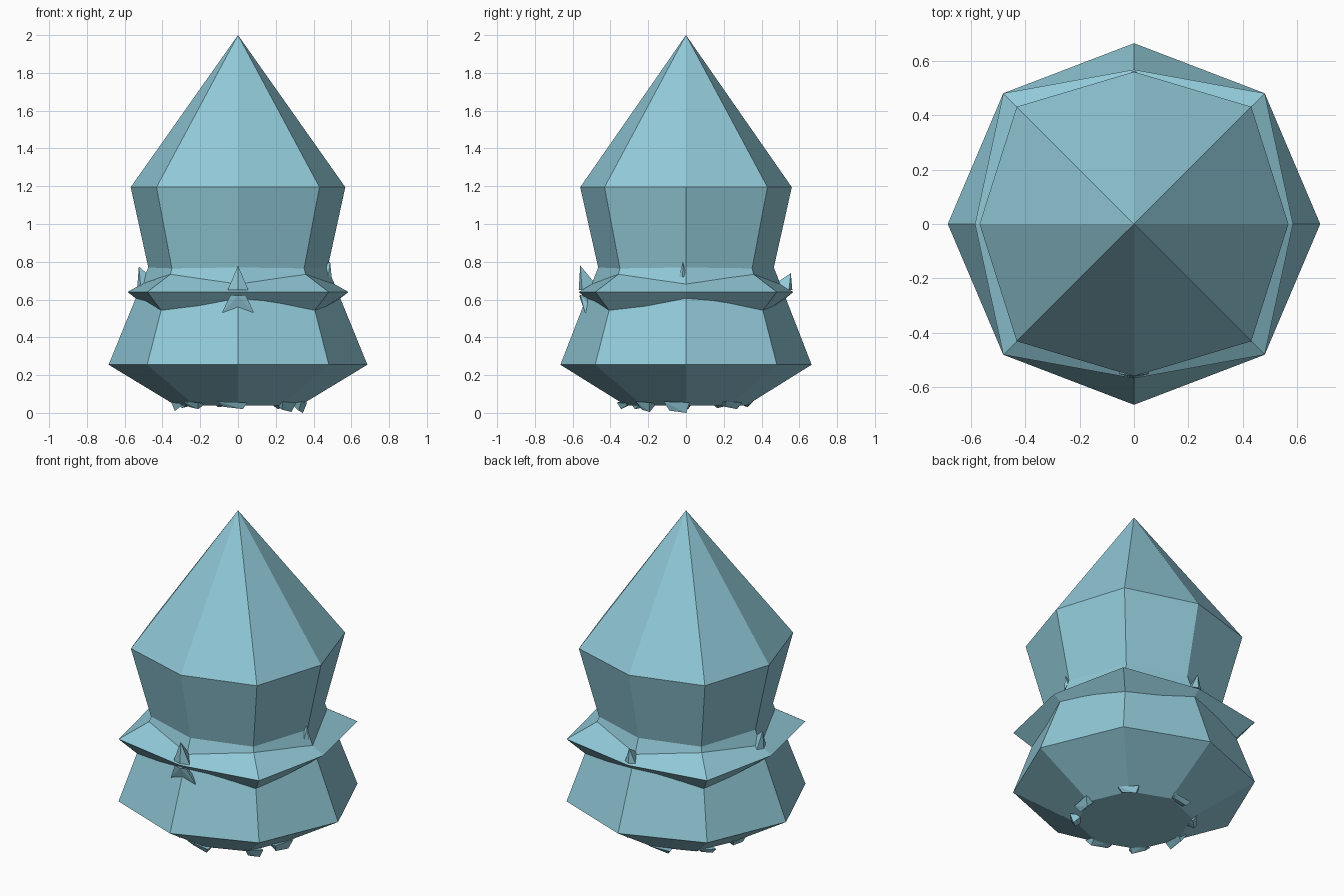
import bpy, bmesh, math

if "Cube" in bpy.data.objects:
    bpy.data.objects.remove(bpy.data.objects["Cube"])


def finish(name, bm):
    bmesh.ops.recalc_face_normals(bm, faces=bm.faces)
    me = bpy.data.meshes.new(name)
    bm.to_mesh(me)
    bm.free()
    ob = bpy.data.objects.new(name, me)
    bpy.context.collection.objects.link(ob)
    mat = bpy.data.materials.get("pale_blue")
    if mat is None:
        mat = bpy.data.materials.new("pale_blue")
        mat.diffuse_color = (0.28, 0.58, 0.68, 1)
        mat.use_nodes = True
        mat.node_tree.nodes["Principled BSDF"].inputs["Base Color"].default_value = mat.diffuse_color
    me.materials.append(mat)
    return ob


def octagon(bm, side, front, diag, z_axis, z_diag):
    """Eight corners; side, front and diagonal corners have own radii."""
    ring = []
    for i in range(8):
        a = i * math.pi / 4
        r = diag if i % 2 else (front if i % 4 == 2 else side)
        z = z_diag if i % 2 else z_axis
        ring.append(bm.verts.new((r * math.cos(a), r * math.sin(a), z)))
    return ring


def bridge(bm, a, b):
    for i in range(8):
        j = (i + 1) % 8
        bm.faces.new((a[i], a[j], b[j], b[i]))


def hull(name, points, angle=0):
    """Small chip as the convex hull of a few points, turned about z."""
    bm = bmesh.new()
    c, s = math.cos(angle), math.sin(angle)
    for x, y, z in points:
        bm.verts.new((c * x - s * y, s * x + c * y, z))
    res = bmesh.ops.convex_hull(bm, input=bm.verts[:])
    loose = [v for v in bm.verts if not v.link_faces]
    bmesh.ops.delete(bm, geom=loose, context='VERTS')
    return finish(name, bm)


# body: base, belly, waist, shoulder and pointed roof
bm = bmesh.new()
rings = [octagon(bm, *p) for p in (
    (0.33, 0.32, 0.325, 0.04, 0.04),
    (0.685, 0.665, 0.68, 0.255, 0.255),
    (0.475, 0.465, 0.495, 0.77, 0.765),
    (0.568, 0.56, 0.61, 1.195, 1.195))]
bm.faces.new(rings[0])
for a, b in zip(rings, rings[1:]):
    bridge(bm, a, b)
tip = bm.verts.new((0, 0, 2))
for i in range(8):
    bm.faces.new((rings[-1][i], rings[-1][(i + 1) % 8], tip))
finish("body", bm)

# brim: sharp collar with four longer corners
bm = bmesh.new()
rings = [octagon(bm, *p) for p in (
    (0.50, 0.49, 0.54, 0.575, 0.51),
    (0.585, 0.568, 0.68, 0.64, 0.64),
    (0.47, 0.46, 0.48, 0.705, 0.748))]
for a, b in zip(rings, rings[1:]):
    bridge(bm, a, b)
finish("brim", bm)


# small spikes standing on the brim (drawn at the front, then turned)
def spike(name, turn, half, top, r, base=0.65):
    hull(name, [(0, -r, top), (-half, -r + 0.01, base), (half, -r + 0.01, base),
                (0, -r - 0.008, base), (0, -r + 0.075, base + 0.04)],
         math.radians(turn))


spike("front_spike", 0, 0.055, 0.78, 0.56)
spike("back_spike", 180, 0.035, 0.74, 0.555)
spike("left_spike", -90, 0.045, 0.775, 0.525, 0.67)
spike("right_spike", 88, 0.02, 0.80, 0.488, 0.72)

# flared chip under the front spike
for s in (-1, 1):
    hull("front_flare", [(0, -0.565, 0.62), (s * 0.04, -0.56, 0.625),
                         (s * 0.085, -0.535, 0.53), (0, -0.545, 0.56),
                         (s * 0.06, -0.49, 0.55), (0, -0.49, 0.6)])

# uneven chips around the foot: angle, half width, lowest z
for ang, half, low in ((-95, 0.08, 0.02), (-40, 0.05, 0.005), (-8, 0.07, 0.0),
                       (45, 0.06, 0.02), (100, 0.07, 0.03),
                       (145, 0.05, 0.025), (185, 0.07, 0.01),
                       (225, 0.06, 0.02)):
    hull("foot_chip", [(-half, -0.35, 0.06), (half, -0.36, 0.055),
                       (half * 0.7, -0.34, low), (-half * 0.6, -0.33, low + 0.012),
                       (-half * 0.8, -0.29, 0.05), (half * 0.8, -0.29, 0.05)],
         math.radians(ang + 90))
